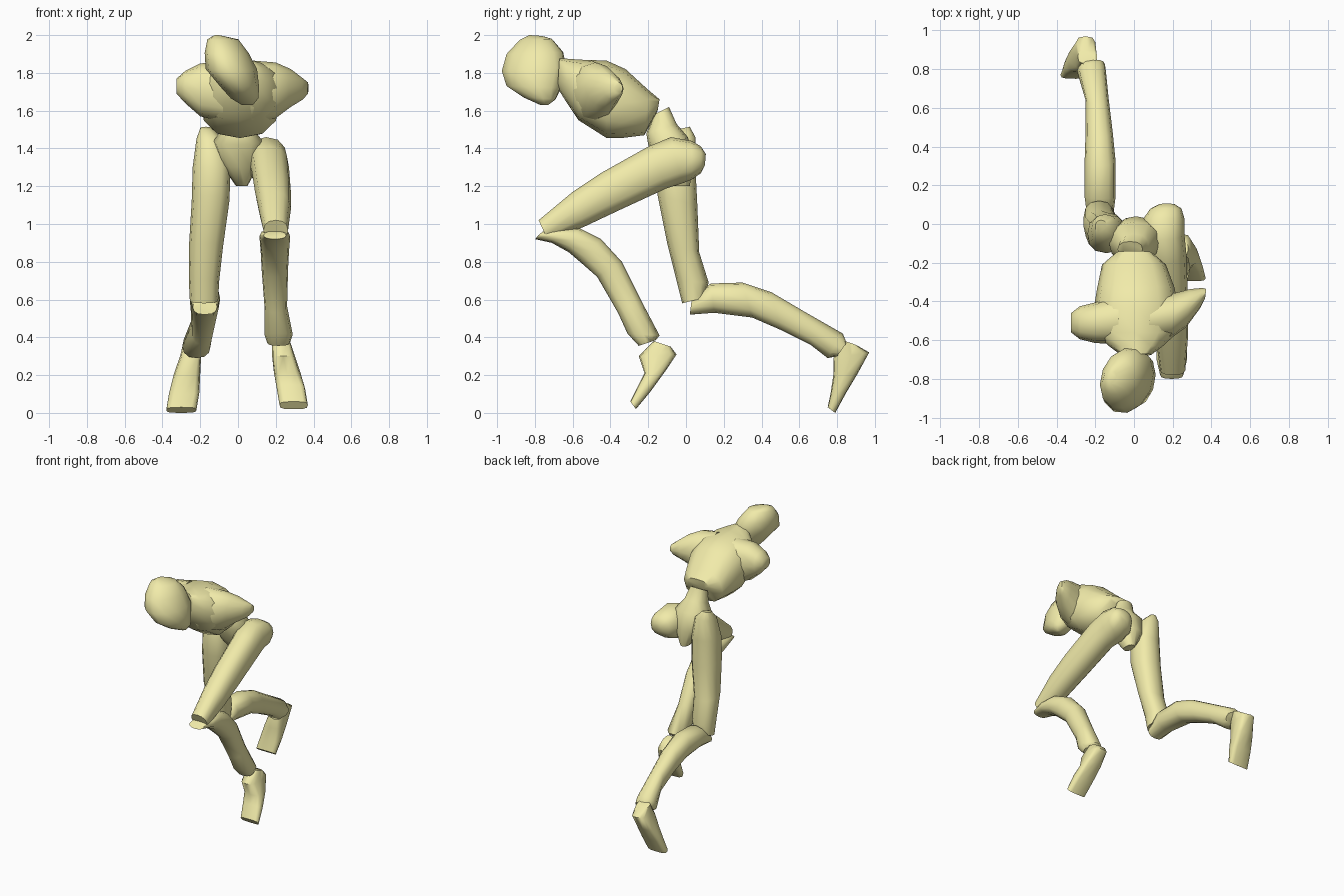
import bpy, bmesh, math
from mathutils import Vector

skin = bpy.data.materials.new("pale_yellow")
skin.diffuse_color = (0.88, 0.83, 0.40, 1)

def loft(name, sections, axis=(1, 0, 0), sides=12, power=0.85):
    """Skin rounded rings; each is (x, (y, z) of one edge, (y, z) of the other, half width).
    A power below 1 makes the rings boxier."""
    axis = Vector(axis).normalized()
    bm = bmesh.new()
    rings = []
    for x, a, b, w in sections:
        a, b = Vector((x, *a)), Vector((x, *b))
        mid, u, v = (a + b) / 2, (a - b) / 2, axis * w
        ring = []
        for i in range(sides):
            t = 2 * math.pi * i / sides
            c, s = (math.copysign(abs(k) ** power, k) if abs(k) > 1e-6 else 0
                    for k in (math.cos(t), math.sin(t)))
            ring.append(bm.verts.new(mid + u * c + v * s))
        rings.append(ring)
    for r, s in zip(rings, rings[1:]):
        for i in range(sides):
            j = (i + 1) % sides
            bm.faces.new((r[i], r[j], s[j], s[i]))
    bm.faces.new(rings[0])
    bm.faces.new(rings[-1])
    bmesh.ops.recalc_face_normals(bm, faces=bm.faces)
    mesh = bpy.data.meshes.new(name)
    bm.to_mesh(mesh)
    bm.free()
    mesh.materials.append(skin)
    ob = bpy.data.objects.new(name, mesh)
    bpy.context.collection.objects.link(ob)
    bpy.context.view_layer.objects.active = ob
    ob.select_set(True)
    bpy.ops.object.shade_smooth_by_angle(angle=math.radians(55))
    ob.select_set(False)
    return ob

# Head, tilted so the chin points to +x
loft("head", [
    (-.11, (-.83, 2.0), (-.76, 1.995), .02),
    (-.08, (-.88, 1.975), (-.71, 1.98), .085),
    (-.06, (-.95, 1.90), (-.65, 1.91), .12),
    (-.035, (-.975, 1.81), (-.635, 1.83), .14),
    (.01, (-.95, 1.73), (-.66, 1.72), .105),
    (.035, (-.86, 1.67), (-.69, 1.66), .075),
    (.05, (-.77, 1.63), (-.73, 1.63), .03)], axis=(1, .25, 0), power=1)

# Chest, leaning forward
loft("torso", [
    (0, (-.14, 1.66), (-.15, 1.60), .09),
    (0, (-.20, 1.71), (-.22, 1.47), .165),
    (.01, (-.32, 1.82), (-.34, 1.455), .20),
    (.01, (-.42, 1.865), (-.42, 1.455), .215),
    (.01, (-.56, 1.87), (-.57, 1.55), .21),
    (.01, (-.63, 1.875), (-.63, 1.64), .14),
    (.01, (-.67, 1.88), (-.68, 1.72), .08)])

# Shoulder stubs
loft("right_shoulder", [
    (.08, (-.50, 1.865), (-.50, 1.53), .13),
    (.20, (-.48, 1.855), (-.47, 1.56), .12),
    (.28, (-.44, 1.82), (-.43, 1.62), .10),
    (.345, (-.385, 1.77), (-.385, 1.66), .055),
    (.37, (-.36, 1.75), (-.36, 1.69), .025)], axis=(.12, 1, 0), power=1)
loft("left_shoulder", [
    (-.08, (-.49, 1.86), (-.49, 1.54), .13),
    (-.20, (-.51, 1.85), (-.51, 1.57), .105),
    (-.28, (-.51, 1.81), (-.51, 1.64), .085),
    (-.325, (-.51, 1.77), (-.51, 1.69), .05)], axis=(0, 1, 0))

# Waist and hips
loft("pelvis", [
    (-.02, (-.17, 1.58), (-.09, 1.62), .065),
    (0, (-.21, 1.48), (-.05, 1.53), .08),
    (0, (-.20, 1.42), (.01, 1.46), .13),
    (.01, (-.15, 1.30), (.04, 1.33), .10),
    (.02, (-.08, 1.20), (.02, 1.20), .03)])

# Front leg
loft("front_thigh", [
    (.17, (.105, 1.37), (.10, 1.31), .04),
    (.165, (.08, 1.41), (.08, 1.27), .08),
    (.155, (.03, 1.44), (.03, 1.235), .105),
    (.15, (-.08, 1.46), (-.02, 1.215), .11),
    (.17, (-.20, 1.41), (-.10, 1.19), .10),
    (.185, (-.45, 1.27), (-.36, 1.07), .095),
    (.195, (-.60, 1.17), (-.54, .985), .085),
    (.20, (-.78, 1.02), (-.73, .91), .065)])
loft("front_shin", [
    (.195, (-.80, .92), (-.76, .96), .06),
    (.195, (-.71, .90), (-.68, .975), .08),
    (.195, (-.62, .85), (-.57, .98), .08),
    (.195, (-.55, .79), (-.45, .92), .075),
    (.195, (-.47, .72), (-.34, .80), .07),
    (.20, (-.36, .53), (-.24, .60), .06),
    (.215, (-.31, .42), (-.14, .41), .075),
    (.215, (-.25, .355), (-.16, .385), .06)])
loft("front_foot", [
    (.295, (-.295, .06), (-.265, .02), .075),
    (.28, (-.25, .15), (-.19, .11), .075),
    (.26, (-.22, .21), (-.11, .22), .07),
    (.24, (-.25, .30), (-.05, .31), .06),
    (.23, (-.17, .38), (-.08, .35), .05)], power=.6)

# Back leg
loft("back_thigh", [
    (-.17, (-.05, 1.50), (.02, 1.515), .03),
    (-.15, (-.11, 1.44), (.05, 1.46), .07),
    (-.14, (-.15, 1.30), (.05, 1.30), .10),
    (-.145, (-.15, 1.15), (.06, 1.10), .10),
    (-.17, (-.10, .90), (.07, .85), .09),
    (-.18, (-.05, .70), (.12, .69), .08),
    (-.18, (-.02, .58), (.10, .61), .075)])
loft("back_shin", [
    (-.175, (.03, .60), (.02, .52), .065),
    (-.175, (.13, .685), (.15, .53), .08),
    (-.175, (.30, .69), (.35, .505), .08),
    (-.18, (.45, .64), (.50, .44), .07),
    (-.19, (.62, .54), (.66, .36), .06),
    (-.22, (.83, .42), (.75, .29), .075),
    (-.21, (.85, .37), (.80, .30), .06)])
loft("back_foot", [
    (-.30, (.75, .03), (.79, 0), .08),
    (-.285, (.765, .10), (.85, .11), .08),
    (-.27, (.78, .20), (.91, .21), .07),
    (-.25, (.78, .29), (.97, .32), .055),
    (-.24, (.83, .385), (.90, .36), .05)], power=.6)
